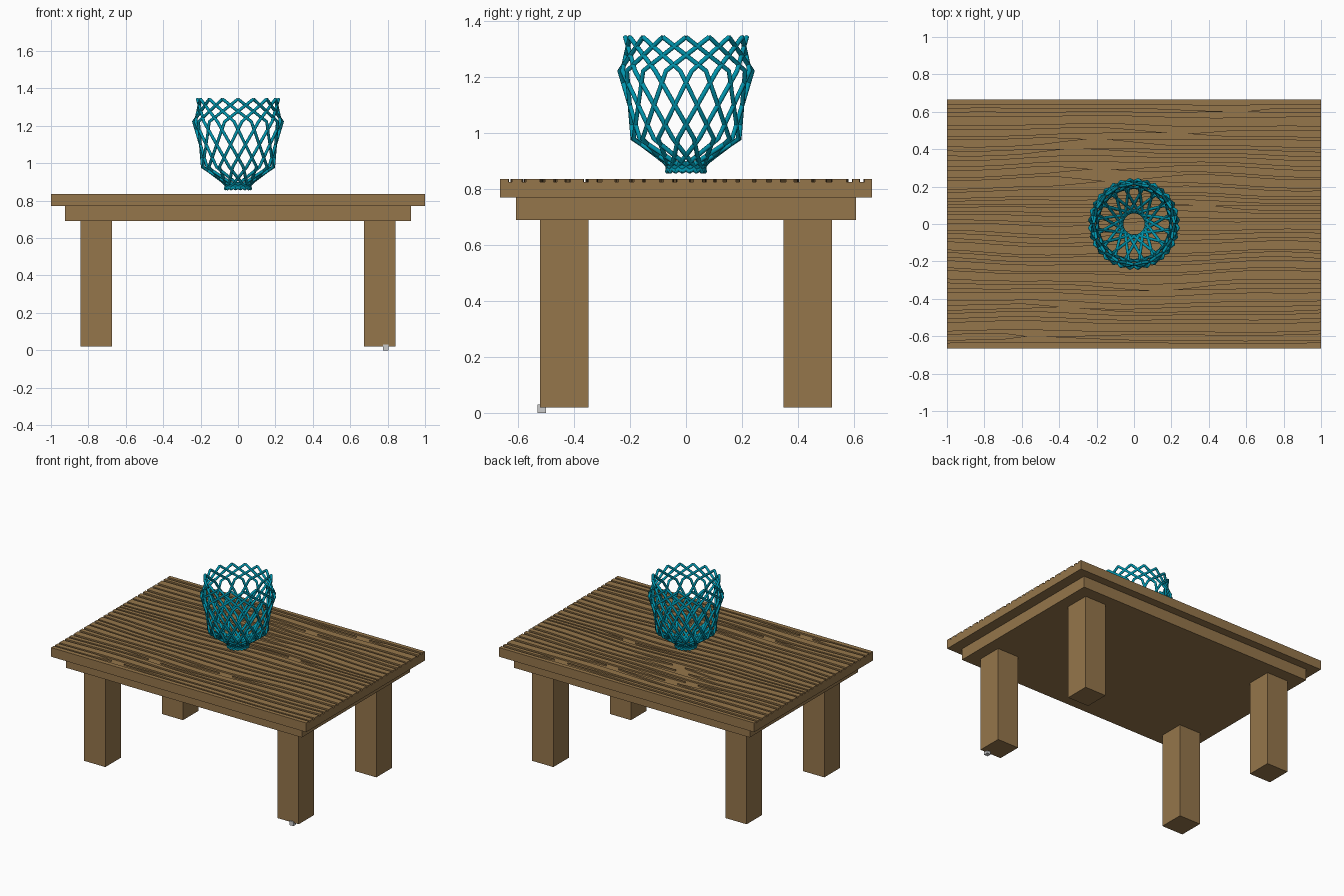
import bpy, bmesh, math, random

if "Cube" in bpy.data.objects:
    bpy.data.objects.remove(bpy.data.objects["Cube"])

random.seed(4)


def material(name, rgb):
    m = bpy.data.materials.new(name)
    m.diffuse_color = (*rgb, 1)
    m.use_nodes = True
    m.node_tree.nodes["Principled BSDF"].inputs["Base Color"].default_value = m.diffuse_color
    return m


wood = material("wood", (0.30, 0.18, 0.07))
teal = material("teal", (0.0, 0.30, 0.42))


def box(name, lo, hi, mat=None):
    bpy.ops.mesh.primitive_cube_add(size=1, location=[(a + b) / 2 for a, b in zip(lo, hi)])
    ob = bpy.context.object
    ob.name = name
    ob.scale = [b - a for a, b in zip(lo, hi)]
    bpy.ops.object.transform_apply(location=False, rotation=False, scale=True)
    if mat:
        ob.data.materials.append(mat)
    return ob


# Table body: recessed floor of the top, apron, four legs
box("table_top", (-1, -0.665, 0.77), (1, 0.665, 0.825), wood)
box("apron", (-0.925, -0.607, 0.69), (0.925, 0.607, 0.77), wood)
for sx, side in ((-1, "left"), (1, "right")):
    for sy, end in ((-1, "front"), (1, "back")):
        x, y = sx * 0.758, sy * 0.435
        box(f"{end}_{side}_leg", (x - 0.083, y - 0.087, 0.02), (x + 0.083, y + 0.087, 0.69), wood)

# Small loose cube under the front right leg
box("foot_cube", (0.775, -0.53, 0.0), (0.805, -0.5, 0.03))


# Raised wood grain: wavy strips on the top, some of them tapering to a point
def warp(x, y):
    edge = max(0, 1 - (y / 0.665) ** 4)
    return y + edge * (0.012 * math.sin(3.1 * x + 5 * y) + 0.006 * math.sin(7 * x - 9 * y + 1))


def grain_strip(bm, y0, y1, x0, x1, taper0, taper1, n=22):
    low, high = [], []
    for i in range(n + 1):
        t = i / n
        x = x0 + (x1 - x0) * t
        w = 1.0
        if taper0:
            w *= min(1, 0.03 + 3 * t)
        if taper1:
            w *= min(1, 0.03 + 3 * (1 - t))
        mid, half = (y0 + y1) / 2, (y1 - y0) / 2 * w
        low.append((x, warp(x, mid - half)))
        high.append((x, warp(x, mid + half)))
    rows = [[bm.verts.new((x, y, z)) for x, y in pts]
            for pts, z in ((low, 0.824), (low, 0.835), (high, 0.835), (high, 0.824))]
    for i in range(n):
        for a in range(4):
            b = (a + 1) % 4
            bm.faces.new((rows[a][i], rows[a][i + 1], rows[b][i + 1], rows[b][i]))
    for i in (0, n):
        bm.faces.new([r[i] for r in rows])


bm = bmesh.new()
y = -0.665
while y < 0.64:
    y1 = min(0.665, y + random.uniform(0.024, 0.05))
    if y1 > 0.625:
        y1 = 0.665
    if y > -0.66 and y1 < 0.66 and random.random() < 0.45:
        cut = random.uniform(-0.6, 0.6)
        grain_strip(bm, y, y1, -1, cut - 0.05, False, True)
        grain_strip(bm, y, y1, cut + 0.05, 1, True, False)
    else:
        grain_strip(bm, y, y1, -1, 1, False, False)
    y = y1 + random.uniform(0.011, 0.02)
bmesh.ops.recalc_face_normals(bm, faces=bm.faces)
me = bpy.data.meshes.new("wood_grain")
bm.to_mesh(me)
bm.free()
me.materials.append(wood)
bpy.context.collection.objects.link(bpy.data.objects.new("wood_grain", me))

# Lattice basket: strands twisting both ways through rings (radius, height, twist)
rings = [(0.068, 0.862, -148), (0.068, 0.887, -112), (0.193, 0.98, -76),
         (0.238, 1.222, -40), (0.217, 1.343, 0)]
STRANDS = 16
cu = bpy.data.curves.new("lattice_basket", "CURVE")
cu.dimensions = "3D"
cu.bevel_depth = 0.0085
cu.bevel_resolution = 2
cu.use_fill_caps = True
for k in range(STRANDS):
    for turn in (-1, 1):
        sp = cu.splines.new("POLY")
        sp.points.add(len(rings) - 1)
        for p, (r, z, twist) in zip(sp.points, rings):
            a = math.radians(turn * twist) + 2 * math.pi * k / STRANDS
            p.co = (r * math.cos(a), r * math.sin(a), z, 1)
basket = bpy.data.objects.new("lattice_basket", cu)
bpy.context.collection.objects.link(basket)
cu.materials.append(teal)
bpy.ops.object.select_all(action="DESELECT")
basket.select_set(True)
bpy.context.view_layer.objects.active = basket
bpy.ops.object.convert(target="MESH")
bpy.ops.object.shade_smooth_by_angle(angle=math.radians(50))
